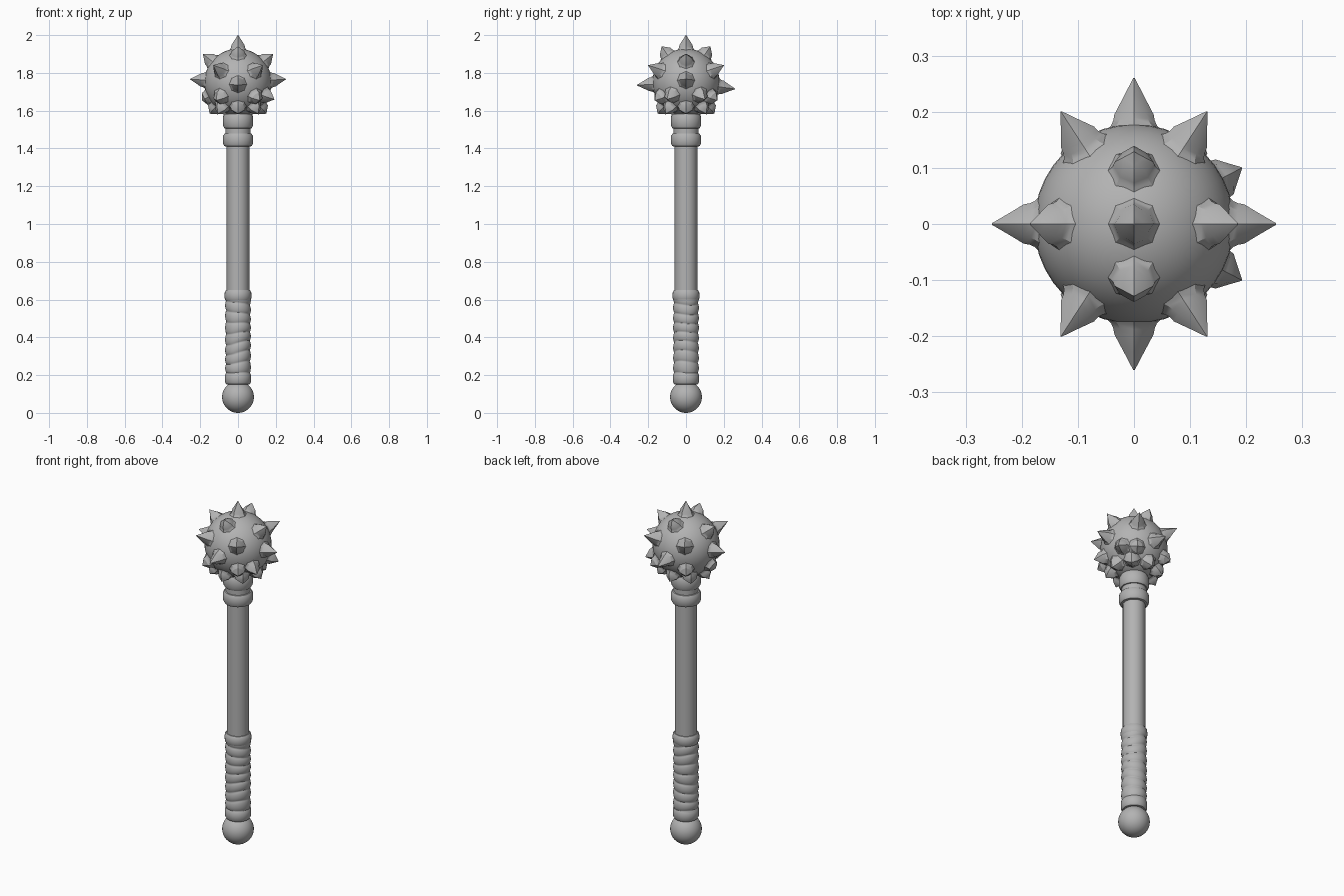
import bpy, bmesh, math
from mathutils import Vector

if "Cube" in bpy.data.objects:
    bpy.data.objects.remove(bpy.data.objects["Cube"])

metal = bpy.data.materials.new("grey metal")
metal.diffuse_color = (0.45, 0.45, 0.45, 1)
metal.use_nodes = True
metal.node_tree.nodes["Principled BSDF"].inputs["Base Color"].default_value = metal.diffuse_color


def finish(name, bm, angle=40):
    """Turn a bmesh into a named, shaded object."""
    bmesh.ops.recalc_face_normals(bm, faces=bm.faces)
    me = bpy.data.meshes.new(name)
    bm.to_mesh(me)
    bm.free()
    ob = bpy.data.objects.new(name, me)
    bpy.context.collection.objects.link(ob)
    me.materials.append(metal)
    bpy.ops.object.select_all(action='DESELECT')
    ob.select_set(True)
    bpy.context.view_layer.objects.active = ob
    bpy.ops.object.shade_smooth_by_angle(angle=math.radians(angle))
    return ob


def skin(bm, rings):
    """Bridge equal-length rings of points and cap both ends."""
    loops = [[bm.verts.new(p) for p in ring] for ring in rings]
    n = len(loops[0])
    for a, b in zip(loops, loops[1:]):
        for i in range(n):
            j = (i + 1) % n
            bm.faces.new((a[i], a[j], b[j], b[i]))
    bm.faces.new(loops[0][::-1])
    bm.faces.new(loops[-1])


def lathe(name, profile, sides=32):
    bm = bmesh.new()
    skin(bm, [[(r * math.cos(math.tau * i / sides), r * math.sin(math.tau * i / sides), z)
               for i in range(sides)] for r, z in profile])
    return finish(name, bm)


def ball(name, radius, z):
    bm = bmesh.new()
    bmesh.ops.create_uvsphere(bm, u_segments=40, v_segments=24, radius=radius)
    bmesh.ops.translate(bm, verts=bm.verts, vec=(0, 0, z))
    return finish(name, bm)


def band(name, z0, z1, r):
    """Rounded collar."""
    h = z1 - z0
    lathe(name, [(0.055, z0), (r - 0.008, z0 + 0.002), (r - 0.001, z0 + h * 0.2),
                 (r, z0 + h * 0.5), (r - 0.001, z0 + h * 0.8),
                 (r - 0.008, z1 - 0.002), (0.055, z1)])


# Pommel, shaft and collars
ball("pommel", 0.084, 0.084)
lathe("shaft", [(0.06, 0.6), (0.06, 1.43)], 16)
lathe("neck", [(0.064, 1.42), (0.066, 1.5), (0.064, 1.62)])
band("grip_bottom_collar", 0.15, 0.215, 0.07)
band("grip_top_collar", 0.59, 0.652, 0.071)
band("lower_neck_collar", 1.41, 1.48, 0.08)
band("upper_neck_collar", 1.505, 1.585, 0.08)

# Grip wrapped in slanting strips
rows, sides = 100, 32
grip = []
for k in range(rows + 1):
    z = 0.19 + 0.42 * k / rows
    ring = []
    for i in range(sides):
        a = math.tau * i / sides
        slant = 0.013 * math.sin(z * 14) * math.cos(a) + 0.004 * math.sin(2 * a)
        r = 0.06 + 0.008 * abs(math.sin(math.pi * (z + slant) / 0.053)) ** 0.5
        ring.append((r * math.cos(a), r * math.sin(a), z))
    grip.append(ring)
bm = bmesh.new()
skin(bm, grip)
finish("wrapped_grip", bm, 60)

# Head
CENTER = Vector((0, 0, 1.75))
ball("head", 0.178, CENTER.z)


def spike(bm, tip):
    """Four-edged point with a flared round root."""
    d = Vector(tip) - CENTER
    length = d.length
    d.normalize()
    side = d.cross(Vector((0, 0, 1)))
    side = side.normalized() if side.length > 0.01 else Vector((1, 0, 0))
    up = side.cross(d)
    # radius, distance from the centre, roundness between the edges
    profile = [(0.052, 0.166, 1), (0.041, 0.177, 1), (0.037, 0.186, 0.95),
               (0.035, 0.197, 0.85), (0.018, 0.197 + (length - 0.197) * 0.5, 0.75),
               (0.0015, length, 0.75)]
    rings = []
    for r, dist, rnd in profile:
        ring = []
        for i in range(8):
            a = math.tau * i / 8
            q = r * (rnd if i % 2 else 1)
            ring.append(CENTER + d * dist + (side * math.cos(a) + up * math.sin(a)) * q)
        rings.append(ring)
    skin(bm, rings)


tips = [(0, 0, 2.0), (0.253, 0, 1.767), (-0.253, 0, 1.767), (0, -0.26, 1.735), (0, 0.26, 1.715)]
for s in (-1, 1):
    tips += [(s * 0.185, 0, 1.90), (0, s * 0.128, 1.94), (0.192, s * 0.1, 1.66)]
    for t in (-1, 1):
        tips += [(s * 0.13, t * 0.2, 1.84), (s * 0.115, t * 0.165, 1.655)]
tips.append((-0.19, 0, 1.655))
for k in range(8):
    a = math.tau * k / 8
    tips.append((0.15 * math.cos(a), 0.15 * math.sin(a), 1.585))
bm = bmesh.new()
for tip in tips:
    spike(bm, tip)
finish("head_spikes", bm, 32)
